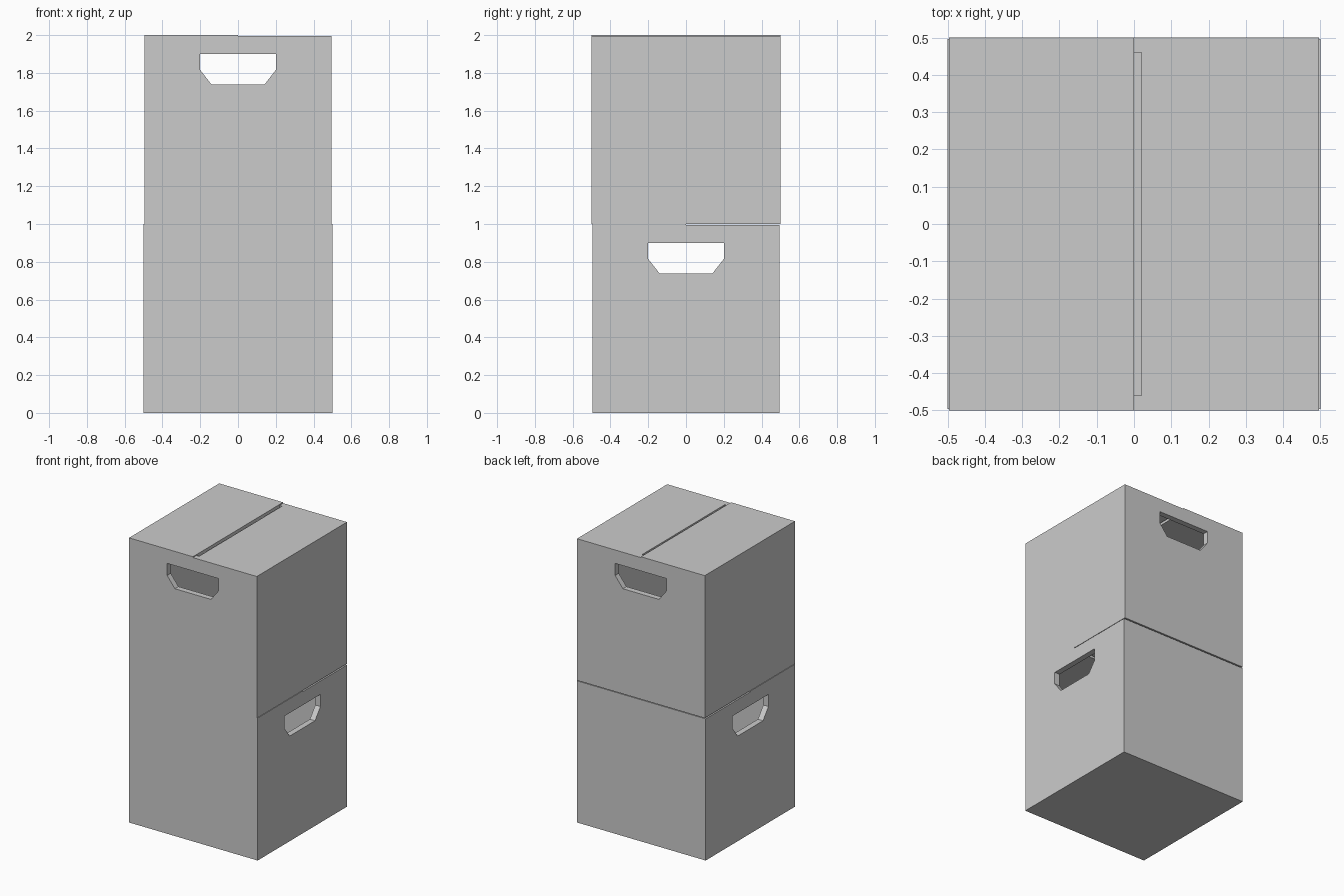
import bpy, bmesh, math
from mathutils import Matrix

if "Cube" in bpy.data.objects:
    bpy.data.objects.remove(bpy.data.objects["Cube"])

WALL = 0.04      # board thickness
HX, HY = 0.496, 0.5   # half width and half depth of one box
LOW = 0.994      # height of the lower top flap


def block(name, x0, x1, y0, y1, z0, z1):
    bm = bmesh.new()
    bmesh.ops.create_cube(bm, size=1)
    bmesh.ops.scale(bm, vec=(x1 - x0, y1 - y0, z1 - z0), verts=bm.verts)
    bmesh.ops.translate(bm, vec=((x0 + x1) / 2, (y0 + y1) / 2, (z0 + z1) / 2), verts=bm.verts)
    return finish(name, bm)


def prism(name, outline, y0, y1):
    bm = bmesh.new()
    face = bm.faces.new([bm.verts.new((x, y0, z)) for x, z in outline])
    ext = bmesh.ops.extrude_face_region(bm, geom=[face])
    verts = [g for g in ext["geom"] if isinstance(g, bmesh.types.BMVert)]
    bmesh.ops.translate(bm, vec=(0, y1 - y0, 0), verts=verts)
    bmesh.ops.recalc_face_normals(bm, faces=bm.faces)
    return finish(name, bm)


def finish(name, bm):
    me = bpy.data.meshes.new(name)
    bm.to_mesh(me)
    bm.free()
    ob = bpy.data.objects.new(name, me)
    bpy.context.collection.objects.link(ob)
    return ob


def carve(ob, cutter):
    mod = ob.modifiers.new("cut", "BOOLEAN")
    mod.operation = "DIFFERENCE"
    mod.solver = "EXACT"
    mod.object = cutter
    bpy.context.view_layer.objects.active = ob
    bpy.ops.object.modifier_apply(modifier=mod.name)
    bpy.data.objects.remove(cutter)


def carton(label, base, turn):
    # hollow carton body
    body = block(label + "_box", -HX, HX, -HY, HY, 0, LOW)
    carve(body, block("cavity", -HX + WALL, HX - WALL, -HY + WALL, HY - WALL, WALL, LOW - 0.02))
    # slit between the top flaps
    carve(body, block("slit", 0, 0.02, -HY + WALL, HY - WALL, LOW - 0.1, LOW + 0.1))
    # hand holes through both opposite walls
    right = [(0.2, 0.9), (0.2, 0.815), (0.14, 0.738)]
    outline = right + [(-x, z) for x, z in reversed(right)]
    carve(body, prism("hand_hole", outline, -0.7, 0.7))
    # raised flap covering half of the top
    flap = block(label + "_raised_flap", -HX, 0, -HY, HY, LOW, 1.0)
    place = Matrix.Translation((0, 0, base)) @ Matrix.Rotation(turn, 4, "Z")
    for ob in (body, flap):
        ob.data.transform(place)


# two identical cartons, the lower one turned a quarter
carton("lower", 0, math.pi / 2)
carton("upper", 1, 0)
